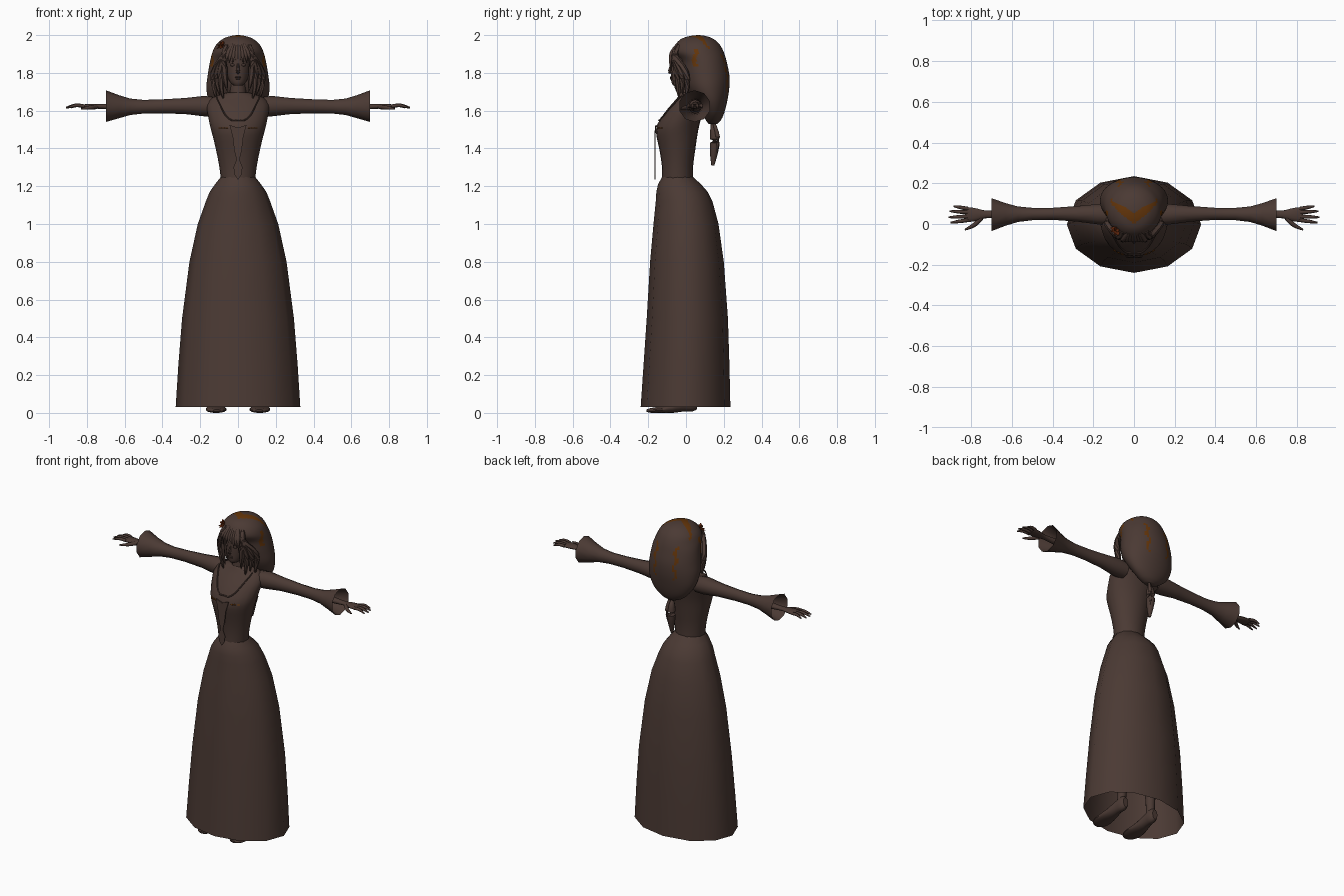
import bpy, bmesh, math
from mathutils import Vector

if "Cube" in bpy.data.objects:
    bpy.data.objects.remove(bpy.data.objects["Cube"], do_unlink=True)


def material(name, rgb):
    m = bpy.data.materials.new(name)
    m.use_nodes = True
    m.diffuse_color = (*rgb, 1)
    bsdf = m.node_tree.nodes["Principled BSDF"]
    bsdf.inputs["Base Color"].default_value = (*rgb, 1)
    bsdf.inputs["Roughness"].default_value = 0.9
    return m


BROWN = material("dark brown", (0.07, 0.042, 0.034))
ORANGE = material("burnt orange", (0.125, 0.035, 0.003))
RED = material("rust red", (0.12, 0.02, 0.004))


def finish(name, bm, mat=BROWN, mirror=False, angle=50):
    bmesh.ops.recalc_face_normals(bm, faces=bm.faces)
    mesh = bpy.data.meshes.new(name)
    bm.to_mesh(mesh)
    bm.free()
    mesh.materials.append(mat)
    ob = bpy.data.objects.new(name, mesh)
    bpy.context.collection.objects.link(ob)
    bpy.ops.object.select_all(action="DESELECT")
    bpy.context.view_layer.objects.active = ob
    ob.select_set(True)
    bpy.ops.object.shade_smooth_by_angle(angle=math.radians(angle))
    if mirror:
        ob.modifiers.new("mirror", "MIRROR")
    return ob


def skin_rings(bm, rings, caps):
    loops = [[bm.verts.new(p) for p in ring] for ring in rings]
    n = len(loops[0])
    for lo, hi in zip(loops, loops[1:]):
        for i in range(n):
            j = (i + 1) % n
            bm.faces.new((lo[i], lo[j], hi[j], hi[i]))
    if caps:
        bm.faces.new(loops[0])
        bm.faces.new(loops[-1])


def smooth_rows(rows, steps):
    """Catmull-Rom interpolation between rows of numbers."""
    out = []
    for i in range(len(rows) - 1):
        a, b, c, d = (rows[max(0, min(len(rows) - 1, i + k))] for k in (-1, 0, 1, 2))
        for s in range(steps):
            t = s / steps
            out.append([q + 0.5 * t * (r - p + t * (2 * p - 5 * q + 4 * r - s3 + t * (3 * (q - r) + s3 - p)))
                        for p, q, r, s3 in zip(a, b, c, d)])
    return out + [rows[-1]]


def loft(name, axis, rows, n=16, steps=1, caps=True, **kw):
    """Rows are (position on axis, centre, half width, low, high)."""
    bm = bmesh.new()
    rings = []
    for t, c, w, lo, hi in smooth_rows(rows, steps):
        ring = []
        for i in range(n):
            a = math.tau * i / n
            u, v = c + w * math.sin(a), (lo + hi) / 2 - (hi - lo) / 2 * math.cos(a)
            ring.append({"z": (u, v, t), "x": (t, u, v), "y": (u, t, v)}[axis])
        rings.append(ring)
    skin_rings(bm, rings, caps)
    return finish(name, bm, **kw)


def tubes(name, paths, n=6, steps=3, flat=1.0, **kw):
    """Each path is a list of (x, y, z, radius)."""
    bm = bmesh.new()
    for path in paths:
        rows = smooth_rows(path, steps)
        pts = [Vector(r[:3]) for r in rows]
        rings = []
        for i, p in enumerate(pts):
            way = pts[min(i + 1, len(pts) - 1)] - pts[max(i - 1, 0)]
            q = way.to_track_quat("Z", "Y")
            r = max(rows[i][3], 0.0008)
            rings.append([p + q @ Vector((r * math.cos(math.tau * k / n),
                                          r * flat * math.sin(math.tau * k / n), 0)) for k in range(n)])
        skin_rings(bm, rings, True)
    return finish(name, bm, **kw)


def balls(name, items, **kw):
    bm = bmesh.new()
    for place, size in items:
        made = bmesh.ops.create_uvsphere(bm, u_segments=12, v_segments=8, radius=1)["verts"]
        bmesh.ops.scale(bm, vec=size, verts=made)
        bmesh.ops.translate(bm, vec=place, verts=made)
    return finish(name, bm, **kw)


# Skirt (open at the hem) and bodice
loft("skirt", "z", [(.03, 0, .33, -.24, .235), (.25, 0, .316, -.225, .23), (.5, 0, .296, -.208, .222),
                    (.8, 0, .257, -.19, .2), (1, 0, .213, -.172, .172), (1.12, 0, .17, -.16, .14),
                    (1.17, 0, .15, -.157, .115), (1.21, 0, .122, -.148, .08), (1.25, 0, .09, -.126, .036)],
     n=12, caps=False, angle=60)
loft("bodice", "z", [(1.23, 0, .09, -.126, .036), (1.31, 0, .1, -.128, .038), (1.4, 0, .118, -.142, .05),
                     (1.47, 0, .135, -.157, .06), (1.52, 0, .148, -.155, .07), (1.58, 0, .16, -.12, .085),
                     (1.63, 0, .165, -.08, .098), (1.67, 0, .135, -.045, .095), (1.695, 0, .06, -.03, .07)],
     n=20, steps=2)
loft("neck", "z", [(1.66, 0, .055, -.035, .07), (1.7, 0, .042, -.03, .055), (1.77, 0, .04, -.03, .055)], n=12)

# Neckline trim, hanging ribbon and stitched edge
tubes("neckline_trim", [[(0, -.143, 1.55, .004), (.035, -.14, 1.55, .004), (.065, -.118, 1.575, .004),
                         (.085, -.09, 1.61, .004), (.11, -.042, 1.66, .004), (.115, -.02, 1.68, .004)]],
      mirror=True)
bm = bmesh.new()
ribbon = [(0, 1.235), (.018, 1.26), (.024, 1.3), (.008, 1.34), (.02, 1.39), (.028, 1.46), (.045, 1.525), (0, 1.51)]
outline = ribbon + [(-x, z) for x, z in ribbon[-2:0:-1]]
face = bm.faces.new([bm.verts.new((x, -.162 + .014 * max(0, (z - 1.5) / .025) * .4, z)) for x, z in outline])
front = bmesh.ops.extrude_face_region(bm, geom=[face])["geom"]
bmesh.ops.translate(bm, vec=(0, -.005, 0), verts=[g for g in front if isinstance(g, bmesh.types.BMVert)])
finish("front_ribbon", bm, angle=20)
tubes("bodice_stitches", [[(x, -.045 - .112 * math.sqrt(1 - (x / .146) ** 2), 1.508, .004),
                           (x + .013, -.045 - .112 * math.sqrt(1 - ((x + .013) / .146) ** 2), 1.508, .004)]
                          for x in (.052, .07, .088)], steps=1, mat=ORANGE, mirror=True)

# Sleeves with open flared cuffs, forearms and hands
loft("sleeves", "x", [(.12, .045, .055, 1.57, 1.672), (.18, .048, .052, 1.57, 1.678), (.28, .05, .04, 1.582, 1.667),
                      (.4, .05, .031, 1.586, 1.66), (.5, .049, .032, 1.585, 1.657), (.57, .048, .04, 1.577, 1.664),
                      (.63, .047, .058, 1.56, 1.682), (.7, .046, .085, 1.54, 1.708)],
     n=10, caps=False, mirror=True, angle=60)
loft("hands", "x", [(.5, .05, .028, 1.592, 1.648), (.66, .048, .02, 1.604, 1.638), (.73, .047, .019, 1.61, 1.634),
                    (.77, .046, .03, 1.61, 1.636), (.81, .046, .036, 1.612, 1.634), (.83, .047, .032, 1.614, 1.63)],
     n=12, steps=2, mirror=True)
fingers = [[(.815, y, 1.624, .0095), (.815 + length * .5, y + spread * .5, 1.628, .009),
            (.815 + length, y + spread, 1.616, .004)]
           for y, spread, length in ((.075, .012, .07), (.057, .006, .09), (.037, -.004, .096), (.019, -.012, .085))]
thumb = [(.75, .03, 1.62, .012), (.785, -.005, 1.616, .011), (.83, -.028, 1.61, .004)]
tubes("fingers", fingers + [thumb], n=8, mirror=True)

# Head and face
loft("head", "z", [(1.733, 0, .02, -.068, -.03), (1.75, 0, .042, -.077, .02), (1.79, 0, .058, -.08, .06),
                   (1.84, 0, .066, -.081, .08), (1.9, 0, .066, -.078, .08), (1.95, 0, .05, -.04, .06)], n=24, steps=3)
tubes("nose", [[(0, -.076, 1.855, .005), (0, -.083, 1.825, .008), (0, -.087, 1.805, .01), (0, -.08, 1.797, .005)]])
balls("eyes", [((.027, -.069, 1.842), (.014, .01, .008))], mirror=True)
balls("lips", [((0, -.077, 1.777), (.017, .009, .004)), ((0, -.076, 1.769), (.014, .009, .005))])

# Long hair with painted streaks on top, sides and back
hair = loft("hair", "z", [(1.53, 0, .035, .12, .165), (1.55, 0, .075, .105, .185), (1.59, 0, .12, .085, .203),
                          (1.65, 0, .155, .045, .218), (1.72, 0, .167, .0, .229), (1.79, 0, .16, -.02, .229),
                          (1.86, 0, .148, -.03, .215), (1.91, 0, .135, -.066, .2), (1.95, 0, .115, -.055, .178),
                          (1.98, 0, .08, -.025, .145), (1.995, 0, .04, .02, .105), (2, 0, .008, .06, .07)],
            n=72, steps=5)
hair.data.materials.append(ORANGE)
for f in hair.data.polygons:
    x, y, z = f.center
    ax = abs(x)
    wave = .008 * math.sin(z * 70)
    top = z > 1.925 and ax < .115 and abs(y - .025 - .75 * ax) < .018 + wave
    side = 1.83 < z < 1.93 and abs(y - .05 - wave) < .011
    back = 1.69 < z < 1.9 and y > .1 and abs(ax - .07 - wave) < .009
    if top or side or back:
        f.material_index = 1

# Fringe, face-framing locks and tied strand behind
fringe = [[(x * .6, -.045, 1.955, .008), (x, -.077, 1.91, .011), (x * 1.1, -.083, 1.875, .008), (x * 1.2, -.084, tip, .001)]
          for x, tip in ((.008, 1.865), (.024, 1.845), (.04, 1.85), (.054, 1.82))]
tubes("fringe", fringe, mirror=True, flat=.6)
locks = [[(.06, -.035, 1.945, .012), (.075, -.06, 1.89, .017), (x, y, 1.8, .017), (x - .008, y + .005, tip + .04, .011),
          (x - .015, y + .01, tip, .001)]
         for x, y, tip in ((.072, -.06, 1.7), (.092, -.045, 1.66), (.112, -.025, 1.68), (.13, .0, 1.66))]
tubes("face_locks", locks, mirror=True)
tubes("back_strand", [[(0, .14, 1.56, .02), (0, .14, 1.525, .01), (0, .148, 1.49, .022), (0, .152, 1.43, .026),
                       (0, .147, 1.37, .02), (0, .142, 1.31, .008)],
                      [(.01, .15, 1.53, .008), (.018, .168, 1.46, .012), (.012, .165, 1.38, .002)]], n=8)

# Hair flower
centre = Vector((-.086, -.028, 1.942))
turn = Vector((-.6, -.6, .5)).to_track_quat("Z", "Y")
petals = []
for k in range(6):
    a = math.tau * k / 6
    path = [(0, 0, 0, .006), (.014, 0, .007, .01), (.026, 0, .016, .002)]
    petals.append([(*(centre + turn @ Vector((d * math.cos(a), d * math.sin(a), h))), r) for d, _, h, r in path])
tubes("hair_flower", petals, mat=RED, flat=.4)
balls("flower_centre", [(centre, (.009, .009, .009))], mat=ORANGE)

# Legs and shoes under the skirt
tubes("legs", [[(.112, .015, .05, .026), (.108, .02, .14, .028), (.1, .02, .38, .045), (.09, -.01, .6, .042),
                (.075, -.03, 1.1, .065)]], n=12, mirror=True)
loft("shoes", "y", [(-.21, .112, .02, .006, .018), (-.185, .114, .045, 0, .026), (-.14, .116, .056, 0, .034),
                    (-.07, .116, .046, 0, .055), (-.01, .114, .034, .008, .085), (.035, .112, .03, .008, .1),
                    (.058, .112, .018, .02, .085)], n=14, steps=2, mirror=True)
